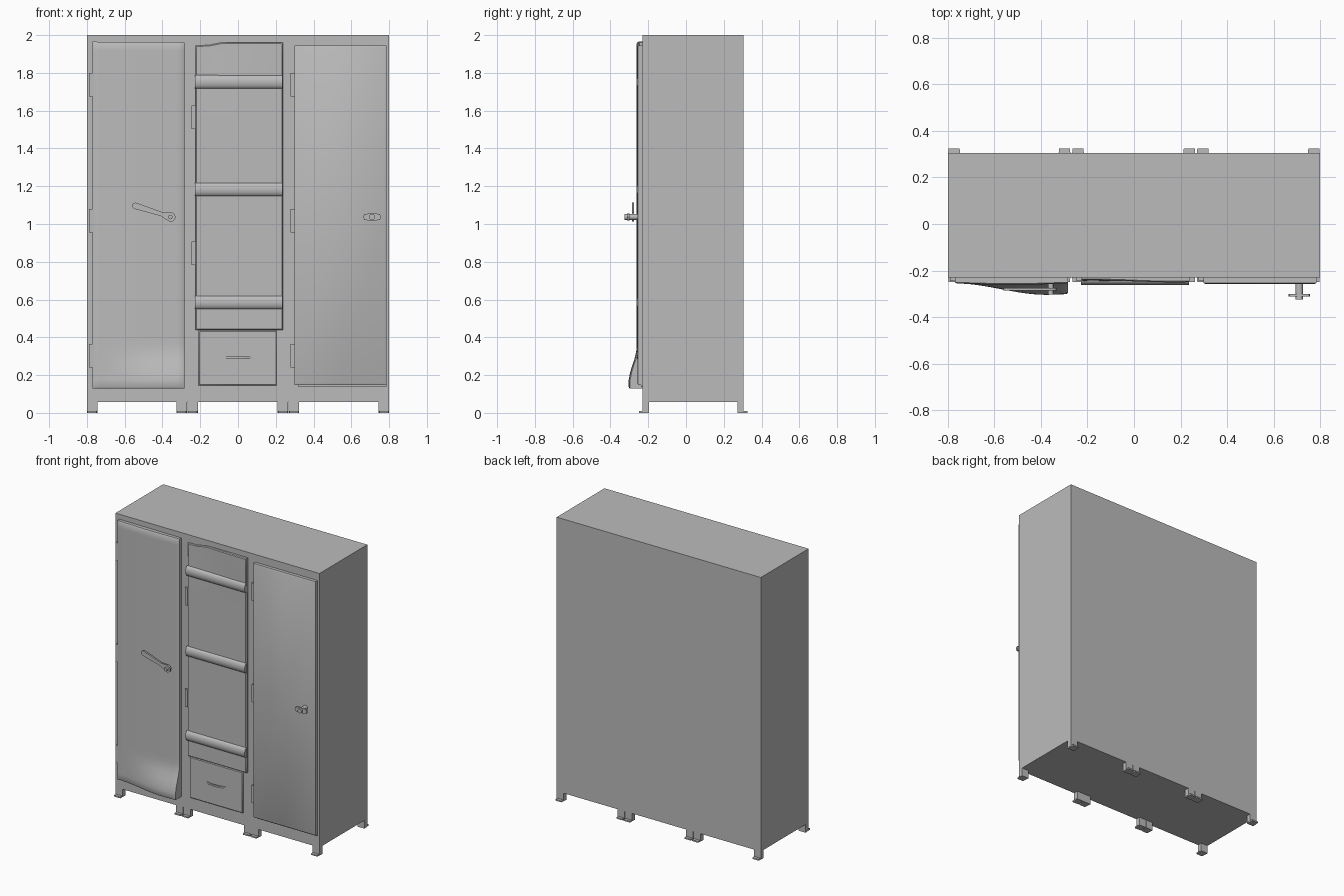
import bpy, bmesh, math
from mathutils import Vector

if "Cube" in bpy.data.objects:
    bpy.data.objects.remove(bpy.data.objects["Cube"])

FRONT = -0.23   # front plane of the cabinet carcass

grey = bpy.data.materials.new("worn grey metal")
grey.diffuse_color = (0.5, 0.5, 0.5, 1)
grey.use_nodes = True
grey.node_tree.nodes["Principled BSDF"].inputs["Base Color"].default_value = grey.diffuse_color


def finish(name, bm, smooth=False):
    bmesh.ops.recalc_face_normals(bm, faces=bm.faces)
    me = bpy.data.meshes.new(name)
    bm.to_mesh(me)
    bm.free()
    me.materials.append(grey)
    ob = bpy.data.objects.new(name, me)
    bpy.context.collection.objects.link(ob)
    if smooth:
        bpy.ops.object.select_all(action='DESELECT')
        ob.select_set(True)
        bpy.context.view_layer.objects.active = ob
        bpy.ops.object.shade_smooth_by_angle(angle=math.radians(35))
    return ob


def box(name, x0, x1, y0, y1, z0, z1):
    bm = bmesh.new()
    bmesh.ops.create_cube(bm, size=1)
    for v in bm.verts:
        v.co = ((x0 + x1) / 2 + v.co.x * (x1 - x0),
                (y0 + y1) / 2 + v.co.y * (y1 - y0),
                (z0 + z1) / 2 + v.co.z * (z1 - z0))
    return finish(name, bm)


def prism(name, outline, y0, y1, smooth=False):
    """Extrude an outline in x and z along y."""
    bm = bmesh.new()
    face = bm.faces.new([bm.verts.new((x, y0, z)) for x, z in outline])
    ext = bmesh.ops.extrude_face_region(bm, geom=[face])
    for v in ext["geom"]:
        if isinstance(v, bmesh.types.BMVert):
            v.co.y = y1
    return finish(name, bm, smooth)


def disc(cx, cz, r, n=16):
    return [(cx + r * math.cos(2 * math.pi * i / n),
             cz + r * math.sin(2 * math.pi * i / n)) for i in range(n)]


def panel(name, x0, x1, z0, z1, depth, nx, nz, shift, round_edge=0.008):
    """Pressed sheet door: gridded front with rounded rim and closed sides."""
    bm = bmesh.new()
    us = [0, round_edge] + [round_edge + (x1 - x0 - 2 * round_edge) * i / nx
                            for i in range(1, nx + 1)] + [x1 - x0]
    ws = [0, round_edge] + [round_edge + (z1 - z0 - 2 * round_edge) * i / nz
                            for i in range(1, nz + 1)] + [z1 - z0]
    rows = []
    for j, w in enumerate(ws):
        row = []
        for i, u in enumerate(us):
            rim = i in (0, len(us) - 1) or j in (0, len(ws) - 1)
            x, z = x0 + u, z0 + w
            dx, dy, dz = shift(x, z)
            y = FRONT - depth + (0.005 if rim else 0) + dy
            row.append(bm.verts.new((x + dx, y, z + dz)))
        rows.append(row)
    for a, b in zip(rows, rows[1:]):
        for i in range(len(a) - 1):
            bm.faces.new((a[i], a[i + 1], b[i + 1], b[i]))
    edges = [e for e in bm.edges if e.is_boundary]
    ext = bmesh.ops.extrude_edge_only(bm, edges=edges)
    for v in ext["geom"]:
        if isinstance(v, bmesh.types.BMVert):
            v.co.y = FRONT + 0.002
    bmesh.ops.holes_fill(bm, edges=[e for e in bm.edges if e.is_boundary])
    return finish(name, bm, True)


def ease(t):
    t = min(max(t, 0), 1)
    return t * t * (3 - 2 * t)


# Carcass
box("cabinet_body", -0.8, 0.8, FRONT, 0.305, 0.058, 2.0)

# Feet: short legs with flared pads, at the front and back
for x0 in (-0.8, -0.326, -0.268, 0.21, 0.268, 0.745):
    x1 = x0 + 0.055
    for side, wall in (("front", FRONT), ("back", 0.305)):
        s = -1 if side == "front" else 1
        inner, outer = wall - s * 0.033, wall + s * 0.02
        box(side + "_leg", x0, x1, min(inner, wall), max(inner, wall), 0.006, 0.06)
        pad = box(side + "_foot_pad", x0, x1, min(inner, outer), max(inner, outer), 0, 0.01)
        for v in pad.data.vertices:      # taper the toe of the pad
            if abs(v.co.y - outer) < 0.001:
                v.co.x += 0.004 if v.co.x < (x0 + x1) / 2 else -0.004


# Left door, pulled out at its lower free corner
def left_bend(x, z):
    u = ease((x + 0.74) / 0.38)
    w = ease((0.36 - z) / 0.2)
    bow = 0.006 * math.sin(math.pi * (x + 0.77) / 0.49)
    return 0, -0.046 * u * w - bow, -0.006 * (x + 0.77) * (z > 1.9)


panel("left_door", -0.77, -0.283, 0.13, 1.965, 0.025, 16, 48, left_bend)


# Centre door, slightly warped along its top edge
def centre_warp(x, z):
    top = 0.016 * ease((x + 0.17) / 0.1) * ease((z - 1.85) / 0.1)
    return 0, -0.005 * math.sin(9 * x) * ease((z - 1.6) / 0.4), top


panel("centre_door", -0.225, 0.238, 0.44, 1.946, 0.016, 14, 24, centre_warp, 0.005)

# Rolled ribs across the centre door
for zc in (1.752, 1.183, 0.585):
    bm = bmesh.new()
    rings = []
    for x in (-0.228, 0.236):
        ring = []
        for i in range(13):
            a = math.pi * i / 12
            ring.append(bm.verts.new((x, FRONT - 0.012 - 0.021 * math.sin(a),
                                      zc - 0.036 * math.cos(a))))
        rings.append(ring)
        bm.faces.new(ring)
    for i in range(13):
        k = (i + 1) % 13
        bm.faces.new((rings[0][i], rings[0][k], rings[1][k], rings[1][i]))
    finish("centre_door_rib", bm, True)

# Drawer with a bowed pull
panel("drawer_front", -0.21, 0.205, 0.145, 0.437, 0.012, 2, 2, lambda x, z: (0, 0, 0), 0.005)
bm = bmesh.new()
rings = []
for i in range(9):
    t = i / 8
    y = FRONT - 0.010 - 0.016 * math.sin(math.pi * t) ** 0.6
    x = -0.075 + 0.147 * t
    rings.append([bm.verts.new((x, y + dy, 0.292 + dz))
                  for dy, dz in ((-0.004, -0.006), (-0.004, 0.006), (0.004, 0.006), (0.004, -0.006))])
for a, b in zip(rings, rings[1:]):
    for i in range(4):
        k = (i + 1) % 4
        bm.faces.new((a[i], a[k], b[k], b[i]))
bm.faces.new(rings[0])
bm.faces.new(rings[-1])
finish("drawer_pull", bm, True)

# Right door, straight, above a thin sill strip
panel("right_door", 0.298, 0.785, 0.148, 1.946, 0.028, 2, 2, lambda x, z: (0, 0, 0), 0.01)
box("right_door_sill", 0.32, 0.785, FRONT - 0.008, FRONT + 0.002, 0.138, 0.148)

# Hinges
for x0, heights in ((-0.79, (0.24, 0.955, 1.675)),
                    (-0.246, (0.782, 1.502)),
                    (0.278, (0.24, 0.955, 1.675))):
    for z0 in heights:
        box("hinge", x0, x0 + 0.02, FRONT - 0.014, FRONT + 0.002, z0, z0 + 0.125)

# Left lever handle: tapered arm, round hub and stem
hub, tip = Vector((-0.356, 1.037)), Vector((-0.543, 1.096))
axis = (tip - hub).normalized()
side = Vector((-axis.y, axis.x))
outline = []
for c, r, start in ((tip, 0.017, -90), (hub, 0.025, 90)):
    for i in range(9):
        a = math.radians(start + 180 * i / 8)
        outline.append(c + axis * r * math.cos(a) + side * r * math.sin(a))
    if c is tip:                      # waist of the arm
        outline.append(hub + axis * 0.055 + side * 0.011)
outline.append(hub + axis * 0.055 - side * 0.011)
prism("left_handle_arm", outline, -0.286, -0.274, True)
prism("left_handle_stem", disc(-0.358, 1.037, 0.012), -0.302, -0.24, True)

# Right turn handle: stem, short bar and centre boss
prism("right_handle_stem", disc(0.71, 1.037, 0.016), -0.325, -0.25, True)
bar = [(0.71 + s * dx, 1.037 + dz) for s, pts in
       ((-1, ((0.02, -0.018), (0.042, -0.015), (0.047, 0), (0.042, 0.015), (0.02, 0.018))),
        (1, ((0.02, 0.018), (0.042, 0.015), (0.047, 0), (0.042, -0.015), (0.02, -0.018))))
       for dx, dz in pts]
prism("right_handle_bar", bar, -0.312, -0.300)
